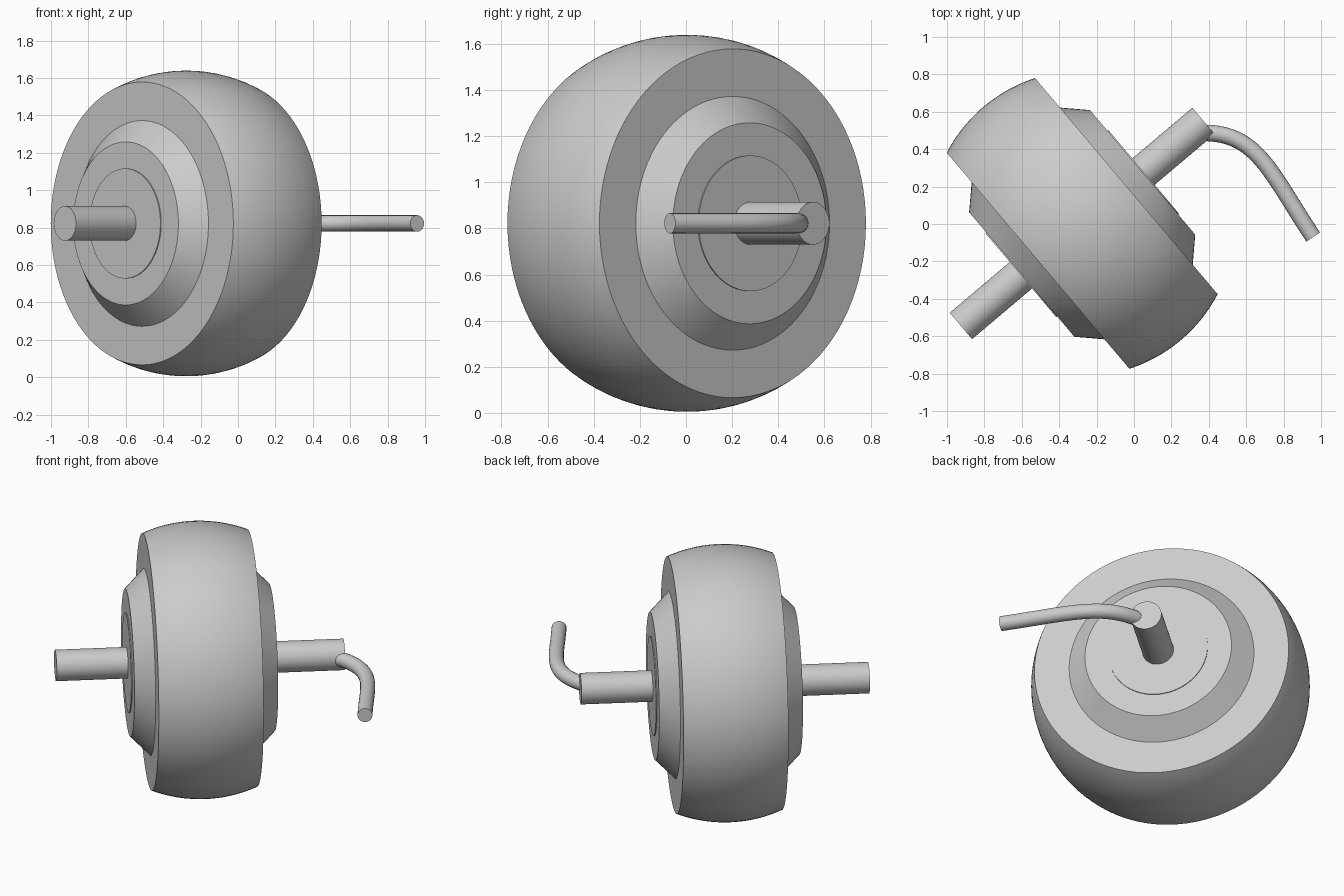
import bpy, bmesh, math
from mathutils import Matrix, Vector

cube = bpy.data.objects.get("Cube")
if cube:
    bpy.data.objects.remove(cube, do_unlink=True)

grey = bpy.data.materials.new("plain_grey")
grey.use_nodes = True
colour = (0.6, 0.6, 0.6, 1)
grey.diffuse_color = colour
grey.node_tree.nodes["Principled BSDF"].inputs["Base Color"].default_value = colour

CENTRE = Vector((-0.277, 0.003, 0.822))
TURN = math.radians(40.2)


def finish(obj):
    """Smooth the curved surfaces and keep the rims sharp."""
    bpy.ops.object.select_all(action='DESELECT')
    obj.select_set(True)
    bpy.context.view_layer.objects.active = obj
    bpy.ops.object.shade_smooth_by_angle(angle=math.radians(30))


def lathe(name, profile, steps=96):
    """Spin (axial, radius) points about the wheel axis; ends close on the axis."""
    bm = bmesh.new()
    verts = [bm.verts.new((a, 0, r)) for a, r in profile]
    edges = [bm.edges.new(pair) for pair in zip(verts, verts[1:])]
    bmesh.ops.spin(bm, geom=verts + edges, cent=(0, 0, 0), axis=(1, 0, 0),
                   angle=math.tau, steps=steps)
    bmesh.ops.remove_doubles(bm, verts=bm.verts, dist=0.0005)
    bmesh.ops.recalc_face_normals(bm, faces=bm.faces)
    mesh = bpy.data.meshes.new(name)
    bm.to_mesh(mesh)
    bm.free()
    mesh.materials.append(grey)
    obj = bpy.data.objects.new(name, mesh)
    bpy.context.collection.objects.link(obj)
    obj.matrix_world = Matrix.Translation(CENTRE) @ Matrix.Rotation(TURN, 4, 'Z')
    finish(obj)
    return obj


# Wheel: spherical tread, flat sides, bevelled hubs and thin raised discs
ball, half_width = 0.817, 0.309
side = [(-0.429, 0), (-0.429, 0.294), (-0.423, 0.294), (-0.423, 0.436), (-half_width, 0.55)]
tread = []
limit = math.asin(half_width / ball)
for i in range(25):
    angle = limit * (i / 12 - 1)
    tread.append((ball * math.sin(angle), ball * math.cos(angle)))
lathe("wheel", side + tread + [(-a, r) for a, r in reversed(side)])

# Axle running through the wheel
lathe("axle", [(-0.849, 0), (-0.849, 0.0925), (0.849, 0.0925), (0.849, 0)], 64)

# Curved crank handle at the axle end
curve = bpy.data.curves.new("handle", 'CURVE')
curve.dimensions = '3D'
curve.bevel_depth = 0.044
curve.bevel_resolution = 8
curve.use_fill_caps = True
curve.resolution_u = 32
spline = curve.splines.new('BEZIER')
spline.bezier_points.add(1)
path = [((0.2, 0.487), (0.37, 0.487), (0.66, 0.487)),
        ((0.727, 0.279), (0.958, -0.07), (1.06, -0.224))]
for point, (before, knot, after) in zip(spline.bezier_points, path):
    point.handle_left_type = point.handle_right_type = 'FREE'
    point.handle_left = (*before, CENTRE.z)
    point.co = (*knot, CENTRE.z)
    point.handle_right = (*after, CENTRE.z)
curve.materials.append(grey)
handle = bpy.data.objects.new("handle", curve)
bpy.context.collection.objects.link(handle)
bpy.ops.object.select_all(action='DESELECT')
handle.select_set(True)
bpy.context.view_layer.objects.active = handle
bpy.ops.object.convert(target='MESH')
bm = bmesh.new()
bm.from_mesh(handle.data)
bmesh.ops.remove_doubles(bm, verts=bm.verts, dist=0.0005)
bmesh.ops.recalc_face_normals(bm, faces=bm.faces)
bm.to_mesh(handle.data)
bm.free()
finish(handle)
